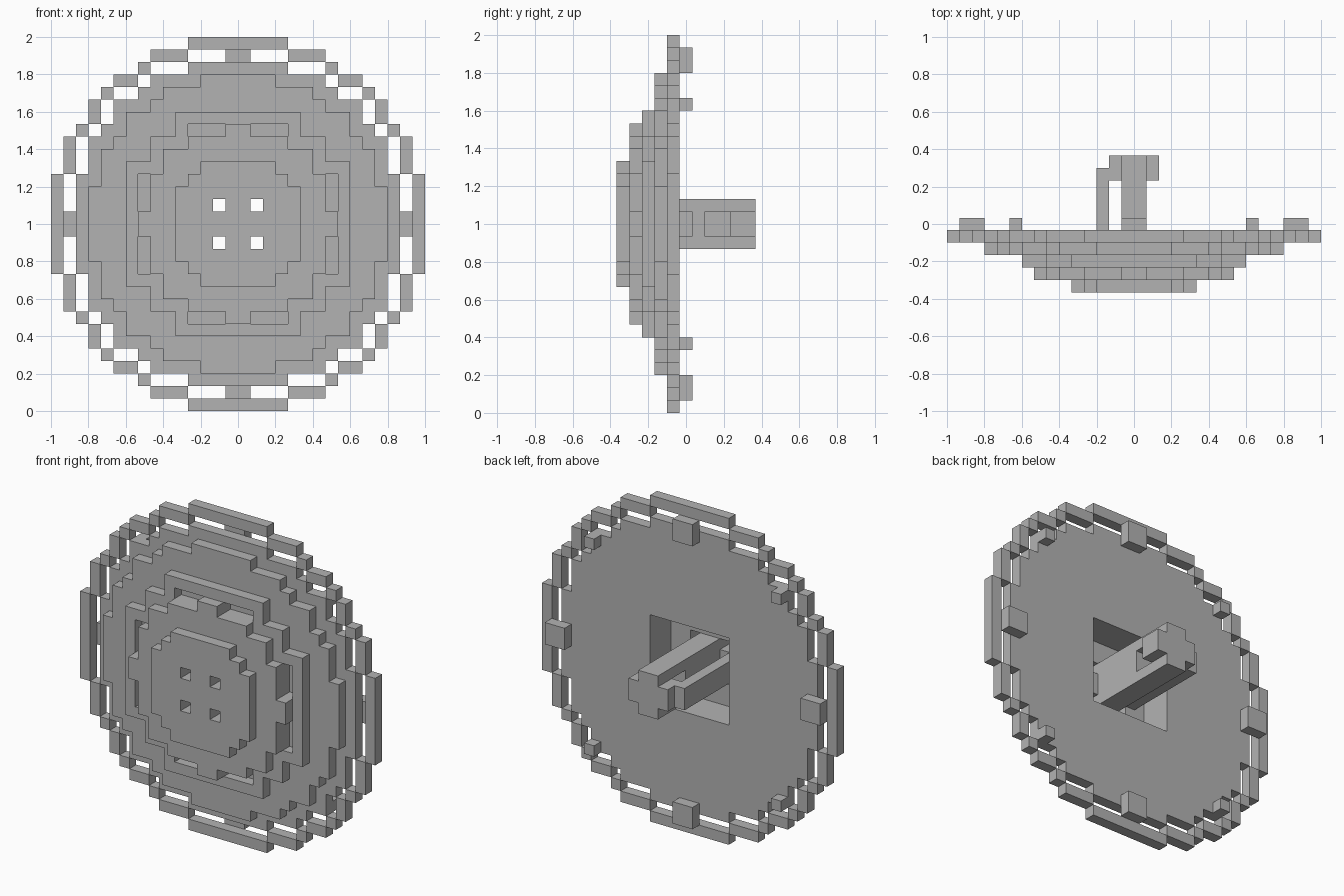
import bpy
import bmesh

if "Cube" in bpy.data.objects:
    bpy.data.objects.remove(bpy.data.objects["Cube"], do_unlink=True)

U = 1 / 15      # size of one block
MID = 15        # blocks from the ground to the centre

grey = bpy.data.materials.new("plain grey")
grey.use_nodes = True
colour = (0.45, 0.45, 0.45, 1)
grey.diffuse_color = colour
grey.node_tree.nodes["Principled BSDF"].inputs["Base Color"].default_value = colour


def slab(name, cells, front, back):
    """Extrude a set of (column, row) blocks from front to back."""
    bm = bmesh.new()

    def quad(*points):
        bm.faces.new([bm.verts.new((x * U, y * U, (z + MID) * U)) for x, y, z in points])

    for x, z in cells:
        a, b = (x, z), (x + 1, z)
        c, d = (x + 1, z + 1), (x, z + 1)
        quad(*[(p, front, q) for p, q in (a, b, c, d)])
        quad(*[(p, back, q) for p, q in (d, c, b, a)])
        sides = (((0, -1), a, b), ((1, 0), b, c), ((0, 1), c, d), ((-1, 0), d, a))
        for (dx, dz), (px, pz), (qx, qz) in sides:
            if (x + dx, z + dz) not in cells:
                quad((px, front, pz), (px, back, pz), (qx, back, qz), (qx, front, qz))
    bmesh.ops.remove_doubles(bm, verts=bm.verts, dist=U / 100)
    bmesh.ops.recalc_face_normals(bm, faces=bm.faces)
    mesh = bpy.data.meshes.new(name)
    bm.to_mesh(mesh)
    bm.free()
    mesh.materials.append(grey)
    obj = bpy.data.objects.new(name, mesh)
    bpy.context.collection.objects.link(obj)
    return obj


def rect(x0, x1, z0, z1):
    return {(x, z) for x in range(x0, x1) for z in range(z0, z1)}


def mirrored(cells):
    """Repeat quarter cells in all four quadrants."""
    out = set()
    for x, z in cells:
        out |= {(i, j) for i in (x, -x - 1) for j in (z, -z - 1)}
    return out


def disc(widths):
    """Stepped disc from half widths, listed from the middle row outwards."""
    return mirrored({(x, z) for z, w in enumerate(widths) for x in range(w)})


def round_disc(r):
    return {(x, z) for x, z in rect(-r, r, -r, r)
            if (x + 0.5) ** 2 + (z + 0.5) ** 2 <= r * r}


def inside(cells):
    """Cells whose four neighbours all belong to the set."""
    return {(x, z) for x, z in cells
            if {(x + 1, z), (x - 1, z), (x, z + 1), (x, z - 1)} <= cells}


# Outer rim, gap, and back plate with a square opening
full = round_disc(15)
core = inside(full)
opening = rect(-4, 4, -4, 4)
slab("outer_rim", full - core, -1.5, -0.5)
slab("back_plate", inside(core) - opening, -1.5, -0.5)

# Stepped front layers
second = disc([12] * 3 + [11] * 3 + [10, 9, 9, 7, 6, 3])
slab("second_layer", second - opening, -2.5, -1.5)

slots = mirrored(rect(1, 4, 7, 8) | rect(7, 8, 1, 4))
third = disc([9] * 5 + [7, 7, 5, 5])
slab("slotted_layer", third - opening - slots, -3.5, -2.5)

pinholes = mirrored({(1, 1)})
spokes = rect(-1, 1, -8, 8) | rect(-8, 8, -1, 1)
fourth = disc([7] * 4 + [6, 6, 4]) | spokes
slab("spoked_layer", fourth - pinholes, -4.5, -3.5)
slab("front_button", disc([5] * 3 + [4, 3]) - pinholes, -5.5, -4.5)

# Tabs joining the rim to the plate
long_tabs = mirrored(rect(0, 1, 12, 14) | rect(12, 14, 0, 1))
slab("rim_tabs", long_tabs, -0.5, 0.5)
slab("corner_tabs", mirrored({(9, 9)}), -0.5, 0.5)

# Rear handle: two bars, short core, cross-shaped cap and side arm
slab("handle_bars", mirrored({(0, 1)}), -3.5, 3.5)
slab("handle_core", rect(-1, 1, -1, 1), -3.5, 1.5)
slab("handle_cap", rect(-2, 2, -1, 1) | rect(-1, 1, -2, 2), 3.5, 5.5)
slab("side_arm", rect(-3, -2, -1, 1), -3.5, 4.5)
